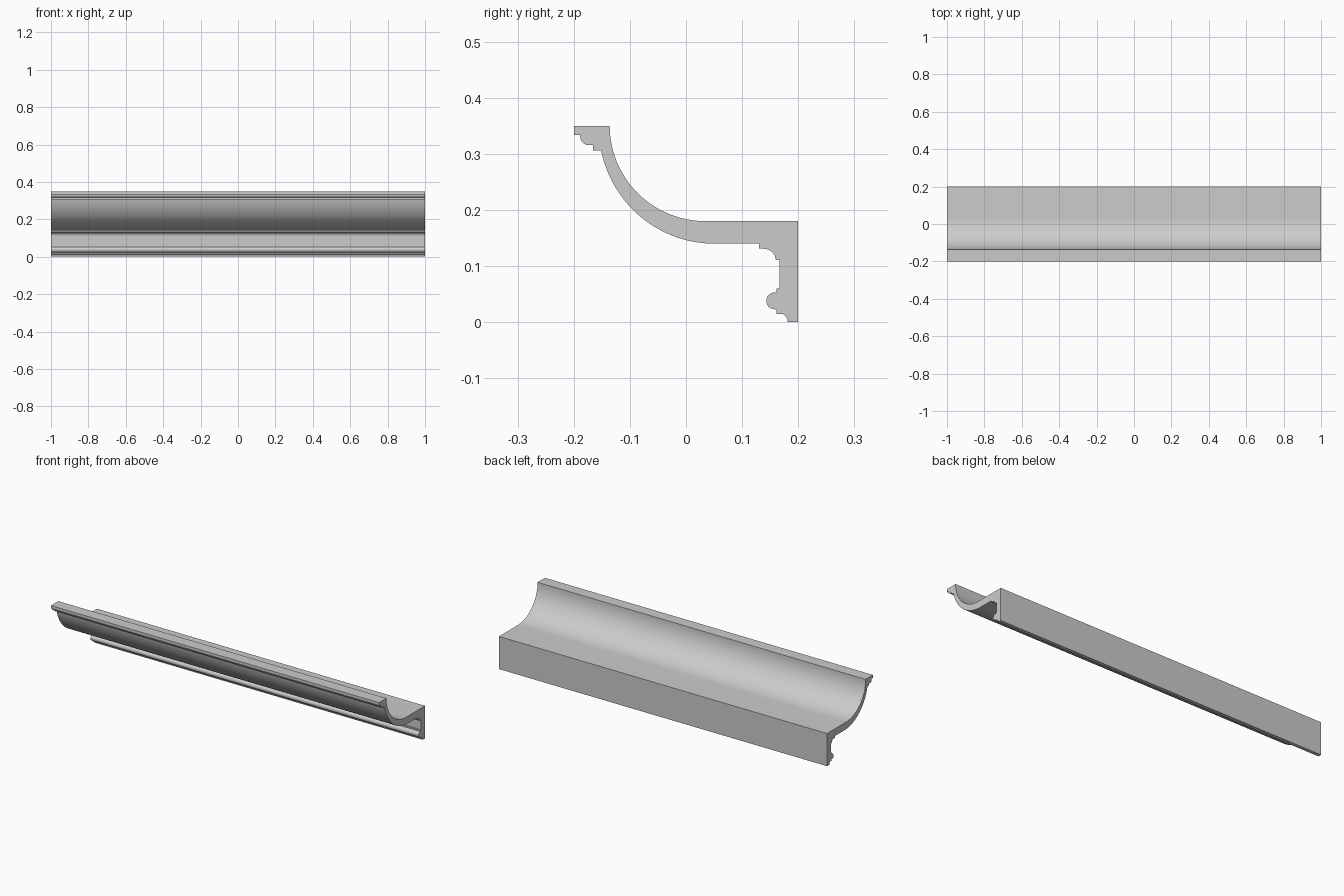
import bpy, bmesh
from math import cos, sin, radians

if "Cube" in bpy.data.objects:
    bpy.data.objects.remove(bpy.data.objects["Cube"])


def arc(cy, cz, ry, rz, a0, a1, n):
    """Points (y, z) along an elliptical arc, angles in degrees."""
    angles = [radians(a0 + (a1 - a0) * i / n) for i in range(n + 1)]
    return [(cy + ry * cos(a), cz + rz * sin(a)) for a in angles]


# Moulding cross-section
profile = [(0.2, 0), (0.2, 0.18)]                                  # wall face
profile += arc(0.035, 0.35, 0.171, 0.17, 270, 180, 24)             # back of the cove
profile += [(-0.2, 0.35), (-0.2, 0.334)]                           # top lip
profile += arc(-0.175, 0.331, 0.0135, 0.015, 180, 270, 8)          # small ovolo
profile[-9:-9] = [(-0.1885, 0.334)]
profile += [(-0.166, 0.316), (-0.166, 0.306)]
profile += arc(0.05, 0.35, 0.206, 0.21, 192.1, 270, 24)            # face of the cove
profile += [(0.13, 0.14), (0.13, 0.131)]
profile += arc(0.138, 0.111, 0.022, 0.020, 90, 0, 8)               # upper small cove
profile += [(0.167, 0.111), (0.167, 0.06), (0.161, 0.06), (0.161, 0.053)]
profile += arc(0.158, 0.038, 0.015, 0.015, 90, 270, 14)            # bead
profile += [(0.161, 0.023), (0.161, 0.015)]
profile += arc(0.168, 0.002, 0.013, 0.013, 90, 0, 8)               # bottom small cove
profile += [(0.181, 0)]

# Extrude the section along x
bm = bmesh.new()
face = bm.faces.new([bm.verts.new((-1, y, z)) for y, z in profile])
ext = bmesh.ops.extrude_face_region(bm, geom=[face], use_keep_orig=True)
moved = [g for g in ext["geom"] if isinstance(g, bmesh.types.BMVert)]
bmesh.ops.translate(bm, verts=moved, vec=(2, 0, 0))
bmesh.ops.recalc_face_normals(bm, faces=bm.faces)
mesh = bpy.data.meshes.new("crown_moulding")
bm.to_mesh(mesh)
bm.free()

obj = bpy.data.objects.new("crown_moulding", mesh)
bpy.context.collection.objects.link(obj)
bpy.context.view_layer.objects.active = obj
obj.select_set(True)
bpy.ops.object.shade_smooth_by_angle(angle=radians(30))
